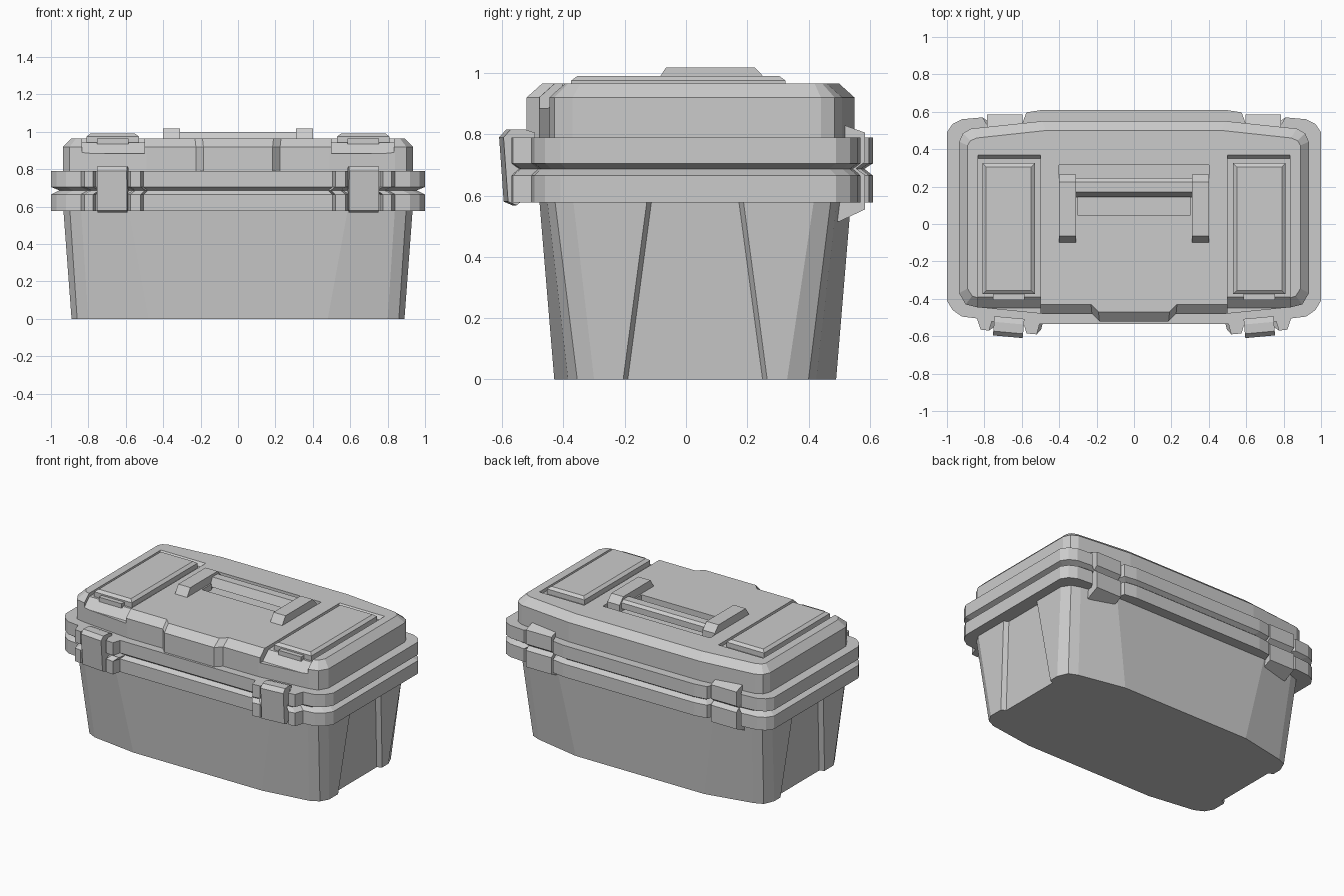
import bpy, bmesh
from mathutils import Matrix, Vector

cube = bpy.data.objects.get("Cube")
if cube:
    bpy.data.objects.remove(cube, do_unlink=True)

GREY = (0.6, 0.6, 0.6, 1)
mat = bpy.data.materials.new("plain grey plastic")
mat.use_nodes = True
mat.diffuse_color = GREY
mat.node_tree.nodes["Principled BSDF"].inputs["Base Color"].default_value = GREY


def loft(name, rings):
    """Skin a stack of equal-length closed rings and cap both ends."""
    bm = bmesh.new()
    rows = [[bm.verts.new(p) for p in ring] for ring in rings]
    n = len(rows[0])
    for a, b in zip(rows, rows[1:]):
        for i in range(n):
            j = (i + 1) % n
            bm.faces.new((a[i], a[j], b[j], b[i]))
    bm.faces.new(rows[0][::-1])
    bm.faces.new(rows[-1])
    bmesh.ops.recalc_face_normals(bm, faces=bm.faces)
    me = bpy.data.meshes.new(name)
    bm.to_mesh(me)
    bm.free()
    me.materials.append(mat)
    ob = bpy.data.objects.new(name, me)
    bpy.context.collection.objects.link(ob)
    return ob


def plan(half, z, scale=1.0):
    """Mirror a right-half outline (front to back) into a full ring."""
    full = half + [(-x, y) for x, y in reversed(half)]
    return [(x * scale, y * scale, z) for x, y in full]


def prism(name, profile, x0, x1):
    """Extrude a (y, z) profile along x."""
    return loft(name, [[(x, y, z) for y, z in profile] for x in (x0, x1)])


def box(name, x0, x1, y0, y1, z0, z1):
    return prism(name, [(y0, z0), (y1, z0), (y1, z1), (y0, z1)], x0, x1)


def cut(target, cutter):
    cutter.hide_render = True
    mod = target.modifiers.new("cut", "BOOLEAN")
    mod.operation = "DIFFERENCE"
    mod.solver = "EXACT"
    mod.object = cutter
    bpy.context.view_layer.objects.active = target
    bpy.ops.object.modifier_apply(modifier=mod.name)
    bpy.data.objects.remove(cutter, do_unlink=True)


# Tapered tub with recessed end panels
foot = [(.48, -.43), (.80, -.385), (.86, -.355), (.89, -.30),
        (.89, -.205), (.86, -.19), (.86, .25), (.89, .265),
        (.89, .33), (.86, .40), (.80, .425), (.48, .49)]
brim = [(.59, -.48), (.84, -.455), (.90, -.43), (.935, -.37),
        (.935, -.125), (.905, -.11), (.905, .17), (.935, .185),
        (.935, .42), (.90, .475), (.84, .495), (.59, .54)]
loft("tub", [plan(foot, 0), plan(brim, .60)])

# Two rim bands, with latch ribs at the front and hinge gaps at the back
rim = [(.505, -.535), (.52, -.59), (.575, -.585), (.59, -.535),
       (.76, -.52), (.775, -.57), (.82, -.565), (.84, -.505),
       (.92, -.495), (.97, -.46), (1, -.41), (1, .49), (.97, .535),
       (.92, .56), (.81, .57), (.785, .53), (.60, .53), (.575, .597),
       (.49, .61)]
loft("lower_rim", [plan(rim, .577), plan(rim, .665), plan(rim, .687, .955)])
loft("upper_rim", [plan(rim, .687, .955), plan(rim, .705), plan(rim, .79)])

# Lid with a chamfered top and a raised front centre
wall = [(.185, -.52), (.225, -.48), (.49, -.48), (.84, -.445),
        (.90, -.43), (.935, -.37), (.935, .44), (.915, .485),
        (.87, .51), (.49, .55)]
top = [(.19, -.47), (.23, -.43), (.49, -.43), (.82, -.40),
       (.865, -.385), (.89, -.345), (.89, .42), (.875, .445),
       (.84, .46), (.47, .50)]
lid = loft("lid", [plan(wall, .77), plan(wall, .92), plan(top, .965)])

# Handle well in the lid
cut(lid, box("well_cutter", -.4, .4, .145, .315, .925, 1.1))
cut(lid, box("finger_cutter", -.3, .3, .045, .2, .925, 1.1))

pocket = [(.375, 1.1), (.37, .965), (.35, .942), (-.39, .942),
          (-.45, .885), (-.7, .885), (-.7, 1.1)]
latch = [(-.50, .805), (-.53, .815), (-.58, .815), (-.603, .79),
         (-.588, .58), (-.56, .568), (-.545, .58), (-.50, .60)]
hinge = [(.48, .835), (.51, .832), (.585, .805), (.585, .71),
         (.555, .688), (.585, .667), (.585, .555), (.50, .515), (.48, .515)]
bracket = [(-.10, .93), (-.10, .965), (-.065, 1.018), (.225, 1.018),
           (.265, .975), (.265, .92), (.14, .92)]

for side, s in (("left", 1), ("right", -1)):
    # Open-fronted pocket holding a raised compartment cover
    cut(lid, prism("pocket_cutter", pocket, s * .5, s * .835))
    rings = []
    for inset, z in ((0, .935), (0, .975), (.02, .99)):
        x0, x1 = s * (.53 + inset), s * (.81 - inset)
        y0, y1 = -.375 + inset, .325 - inset
        rings.append([(x0, y0, z), (x1, y0, z), (x1, y1, z), (x0, y1, z)])
    loft(side + "_compartment_cover", rings)
    box(side + "_cover_tab", s * .585, s * .755, -.405, -.36, .935, .965)

    # Latch turned to follow the sloping front
    clasp = prism(side + "_latch", latch, s * .59, s * .75)
    pivot = Vector((s * .67, -.55, 0))
    clasp.data.transform(Matrix.Translation(pivot)
                         @ Matrix.Rotation(s * .09, 4, "Z")
                         @ Matrix.Translation(-pivot))

    prism(side + "_hinge", hinge, s * .595, s * .785)
    prism(side + "_handle_bracket", bracket, s * .31, s * .40)

# Grip bar between the brackets
grip = [(.145, .945), (.17, 1.0), (.225, 1.0), (.245, .985), (.245, .945)]
prism("handle_grip", grip, -.32, .32)
